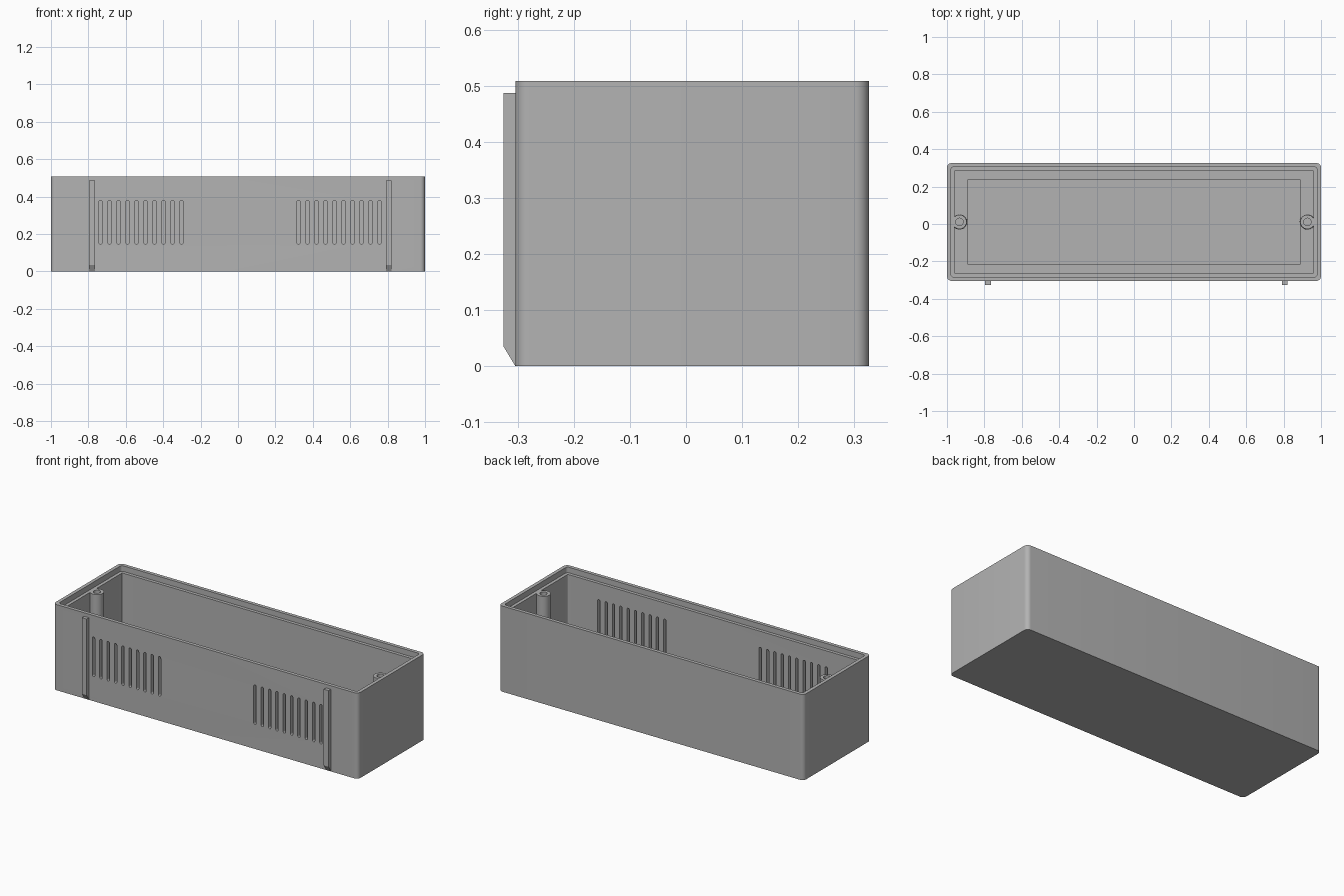
import bpy, bmesh, math
from mathutils import Vector

cube = bpy.data.objects.get("Cube")
if cube:
    bpy.data.objects.remove(cube, do_unlink=True)

MID_Y = 0.011                      # centre of the tray without its rails
HALF_X, HALF_Y, HEIGHT = 1.0, 0.315, 0.508
LEDGE_Z, FLOOR_Z = 0.475, 0.04

grey = bpy.data.materials.new("grey plastic")
grey.use_nodes = True
colour = (0.45, 0.45, 0.45, 1)
grey.diffuse_color = colour
grey.node_tree.nodes["Principled BSDF"].inputs["Base Color"].default_value = colour


def make_object(name, bm, smooth=True):
    bmesh.ops.recalc_face_normals(bm, faces=bm.faces)
    mesh = bpy.data.meshes.new(name)
    bm.to_mesh(mesh)
    bm.free()
    mesh.materials.append(grey)
    obj = bpy.data.objects.new(name, mesh)
    bpy.context.collection.objects.link(obj)
    if smooth:
        shade(obj)
    return obj


def shade(obj):
    bpy.ops.object.select_all(action="DESELECT")
    obj.select_set(True)
    bpy.context.view_layer.objects.active = obj
    bpy.ops.object.shade_smooth_by_angle(angle=math.radians(30))


def loft(bm, rings):
    """Skin closed rings of equal length and cap both ends."""
    loops = [[bm.verts.new(p) for p in ring] for ring in rings]
    for a, b in zip(loops, loops[1:]):
        for i in range(len(a)):
            j = (i + 1) % len(a)
            bm.faces.new((a[i], a[j], b[j], b[i]))
    bm.faces.new(loops[0])
    bm.faces.new(loops[-1])


def rounded_rect(inset_x, inset_y, radius, z, steps=8):
    hx, hy = HALF_X - inset_x - radius, HALF_Y - inset_y - radius
    ring = []
    for quarter, (sx, sy) in enumerate(((1, 1), (-1, 1), (-1, -1), (1, -1))):
        for k in range(steps + 1):
            a = (quarter + k / steps) * math.pi / 2
            ring.append((sx * hx + radius * math.cos(a),
                         MID_Y + sy * hy + radius * math.sin(a), z))
    return ring


def circle(cx, cy, radius, z, sides=32):
    return [(cx + radius * math.cos(2 * math.pi * i / sides),
             cy + radius * math.sin(2 * math.pi * i / sides), z)
            for i in range(sides)]


# Tray: outer wall, rim, stepped ledge, inner wall and shallow floor recess
bm = bmesh.new()
loft(bm, [rounded_rect(*r) for r in (
    (0, 0, 0.025, 0),
    (0, 0, 0.025, HEIGHT),
    (0.021, 0.021, 0.014, HEIGHT),
    (0.021, 0.021, 0.014, LEDGE_Z),
    (0.04, 0.04, 0.005, LEDGE_Z),
    (0.04, 0.04, 0.005, FLOOR_Z),
    (0.113, 0.088, 0.001, FLOOR_Z),
    (0.113, 0.088, 0.001, FLOOR_Z - 0.01))])
tray = make_object("tray", bm, smooth=False)

# Vent slots: two rows of ten round-ended openings in the front wall
bm = bmesh.new()
SLOT_R, SLOT_LOW, SLOT_HIGH = 0.008, 0.145, 0.38
for side in (-1, 1):
    for n in range(10):
        cx = 0.011 + side * (0.313 + n * 0.0481)
        outline = []
        for k in range(18):
            top = k < 9
            a = math.pi * (k if top else k - 1) / 8
            base = SLOT_HIGH - SLOT_R if top else SLOT_LOW + SLOT_R
            outline.append((cx + SLOT_R * math.cos(a), base + SLOT_R * math.sin(a)))
        loft(bm, [[(x, y, z) for x, z in outline] for y in (-0.36, -0.22)])
cutter = make_object("slot_cutter", bm, smooth=False)
cutter.hide_render = True
cut = tray.modifiers.new("vent slots", "BOOLEAN")
cut.operation = "DIFFERENCE"
cut.solver = "EXACT"
cut.object = cutter
bpy.context.view_layer.objects.active = tray
bpy.ops.object.modifier_apply(modifier=cut.name)
bpy.data.objects.remove(cutter, do_unlink=True)
shade(tray)

# Screw posts: blind-holed tubes merged into the end walls
for name, cx in (("right_screw_post", -0.933), ("left_screw_post", 0.927)):
    bm = bmesh.new()
    loft(bm, [circle(cx, MID_Y, r, z) for r, z in (
        (0.041, FLOOR_Z - 0.015), (0.038, LEDGE_Z + 0.001),
        (0.02, LEDGE_Z + 0.001), (0.02, 0.15))])
    make_object(name, bm)

# Front rails: vertical ribs with a chamfered foot
for name, cx in (("right_rail", -0.781), ("left_rail", 0.806)):
    bm = bmesh.new()
    side_profile = ((-0.3, 0), (-0.304, 0), (-0.325, 0.035),
                    (-0.325, 0.487), (-0.3, 0.487))
    loft(bm, [[(cx + dx, y, z) for y, z in side_profile] for dx in (-0.016, 0.016)])
    make_object(name, bm)
